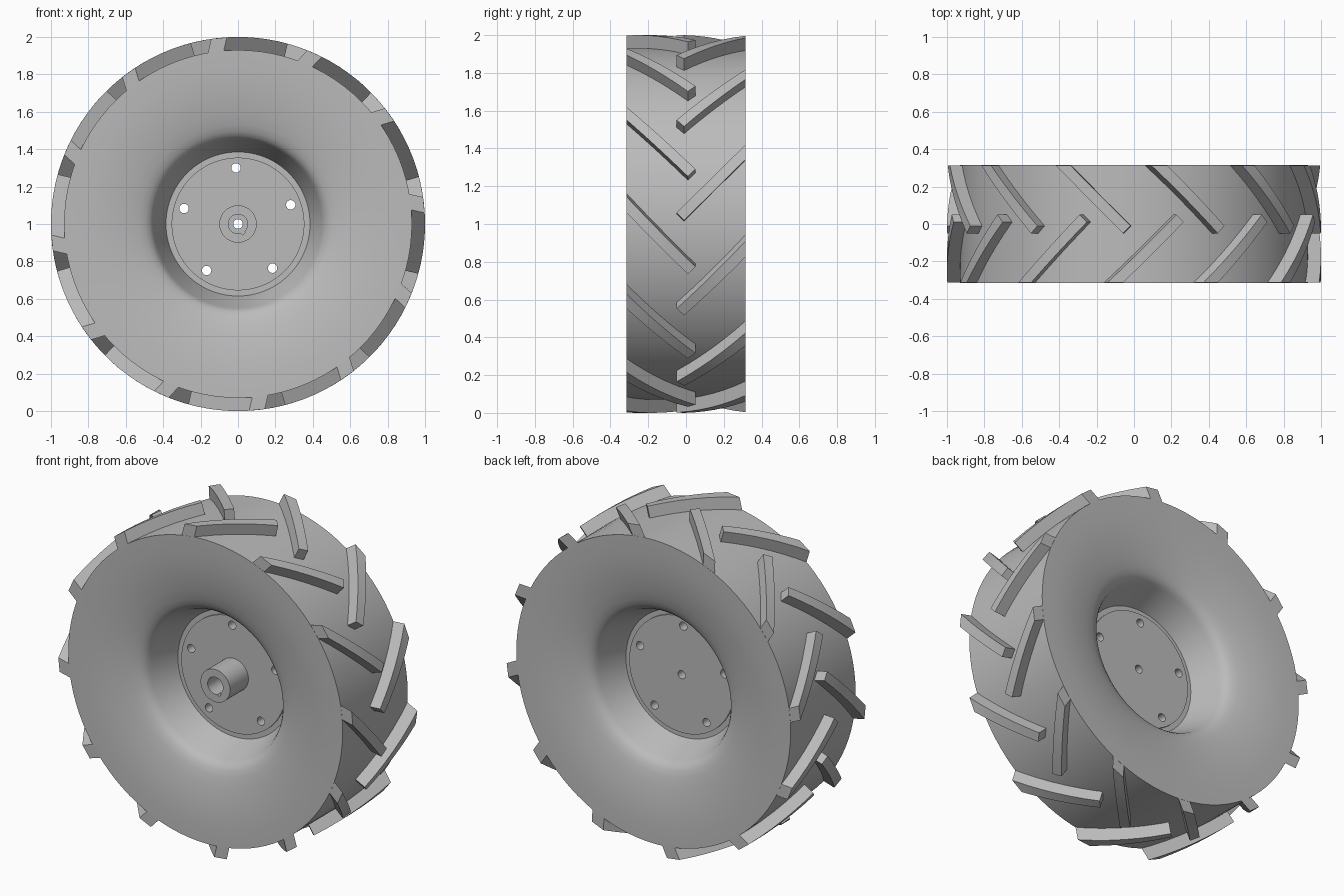
import bpy, bmesh, math
from mathutils import Vector

cube = bpy.data.objects.get("Cube")
if cube:
    bpy.data.objects.remove(cube, do_unlink=True)

CENTRE = 1.0       # axle height
BODY_R, LUG_R = 0.93, 1.0
HALF_W = 0.315
DISC_Y = 0.042     # half thickness of the wheel disc
LUGS = 12

grey = bpy.data.materials.new("mid_grey")
grey.use_nodes = True
COLOUR = (0.5, 0.5, 0.5, 1)
grey.diffuse_color = COLOUR
grey.node_tree.nodes["Principled BSDF"].inputs["Base Color"].default_value = COLOUR


def polar(r, y, a):
    return Vector((r * math.cos(a), y, CENTRE + r * math.sin(a)))


def smooth_shade(ob):
    bpy.ops.object.select_all(action='DESELECT')
    ob.select_set(True)
    bpy.context.view_layer.objects.active = ob
    bpy.ops.object.shade_smooth_by_angle(angle=math.radians(30))


def make_object(name, bm, smooth=True):
    bmesh.ops.recalc_face_normals(bm, faces=bm.faces)
    mesh = bpy.data.meshes.new(name)
    bm.to_mesh(mesh)
    bm.free()
    mesh.materials.append(grey)
    ob = bpy.data.objects.new(name, mesh)
    bpy.context.collection.objects.link(ob)
    if smooth:
        smooth_shade(ob)
    return ob


def lathe(name, profile, steps=96):
    """Spin a closed (radius, y) profile around the axle."""
    bm = bmesh.new()
    rings = [[bm.verts.new(polar(r, y, math.tau * i / steps)) for r, y in profile]
             for i in range(steps)]
    n = len(profile)
    for i in range(steps):
        a, b = rings[i], rings[(i + 1) % steps]
        for j in range(n):
            k = (j + 1) % n
            bm.faces.new((a[j], a[k], b[k], b[j]))
    return make_object(name, bm)


def cylinder(name, r, y0, y1, x=0, z=0, steps=32):
    """Solid cylinder along y, offset from the axle by x and z."""
    bm = bmesh.new()
    ends = [[bm.verts.new(polar(r, y, math.tau * i / steps) + Vector((x, 0, z)))
             for i in range(steps)] for y in (y0, y1)]
    for e in ends:
        bm.faces.new(e)
    for i in range(steps):
        k = (i + 1) % steps
        bm.faces.new((ends[0][i], ends[0][k], ends[1][k], ends[1][i]))
    return make_object(name, bm, False)


def cut(ob, cutter):
    cutter.hide_render = True
    mod = ob.modifiers.new("cut", 'BOOLEAN')
    mod.operation = 'DIFFERENCE'
    mod.solver = 'EXACT'
    mod.object = cutter
    bpy.context.view_layer.objects.active = ob
    bpy.ops.object.modifier_apply(modifier=mod.name)
    bpy.data.objects.remove(cutter, do_unlink=True)


# Tyre: shallow dished sidewalls, rounded lip, then a steep well to the disc
side = [(BODY_R, HALF_W), (0.83, 0.313), (0.74, 0.306), (0.66, 0.295), (0.59, 0.281),
        (0.53, 0.266), (0.495, 0.252), (0.472, 0.237), (0.458, 0.219), (0.449, 0.198),
        (0.385, 0.032), (0.35, 0.032)]
lathe("tyre", side + [(r, -y) for r, y in reversed(side)])

# Wheel disc with five bolt holes and an axle hole
disc = cylinder("wheel_disc", 0.355, -DISC_Y, DISC_Y, steps=72)
for i in range(5):
    a = math.radians(92 + 72 * i)
    cut(disc, cylinder("hole_cutter", 0.025, -0.3, 0.3, 0.3 * math.cos(a), 0.3 * math.sin(a)))
cut(disc, cylinder("hole_cutter", 0.025, -0.3, 0.3))
smooth_shade(disc)

# Hub sleeve on the front, bored and keyed
hub = cylinder("hub_sleeve", 0.1, -0.22, -DISC_Y, steps=48)
cut(hub, cylinder("bore_cutter", 0.052, -0.4, 0.1))
key = math.radians(-60)
cut(hub, cylinder("keyway_cutter", 0.014, -0.4, 0.1,
                  0.052 * math.cos(key), 0.052 * math.sin(key), 4))
smooth_shade(hub)


# Tread lugs: straight square-ended bars at 45 degrees, parallel-sided,
# with their outer faces curved to the tread radius
def lug_row(name, sign, tip_degrees, steps=7):
    bm = bmesh.new()
    end = HALF_W - 0.001
    tip_y, width, depth = -0.05, 0.04, 0.1
    for n in range(LUGS):
        base = math.radians(tip_degrees) + math.tau * n / LUGS
        inward = Vector((-math.cos(base), 0, -math.sin(base))) * depth
        sections = []
        for i in range(steps):
            t = i / (steps - 1)
            upper = (end - tip_y) * t
            lower = (end - tip_y - width) * t
            a = polar(LUG_R, sign * (tip_y + upper), base + math.asin(upper))
            b = polar(LUG_R, sign * (tip_y + width + lower), base + math.asin(lower - width))
            sections.append([bm.verts.new(p) for p in (a, b, b + inward, a + inward)])
        for a, b in zip(sections, sections[1:]):
            for j in range(4):
                k = (j + 1) % 4
                bm.faces.new((a[j], a[k], b[k], b[j]))
        bm.faces.new(sections[0])
        bm.faces.new(sections[-1])
    return make_object(name, bm)


lug_row("back_tread_lugs", 1, 3.4)
lug_row("front_tread_lugs", -1, 16.9)
